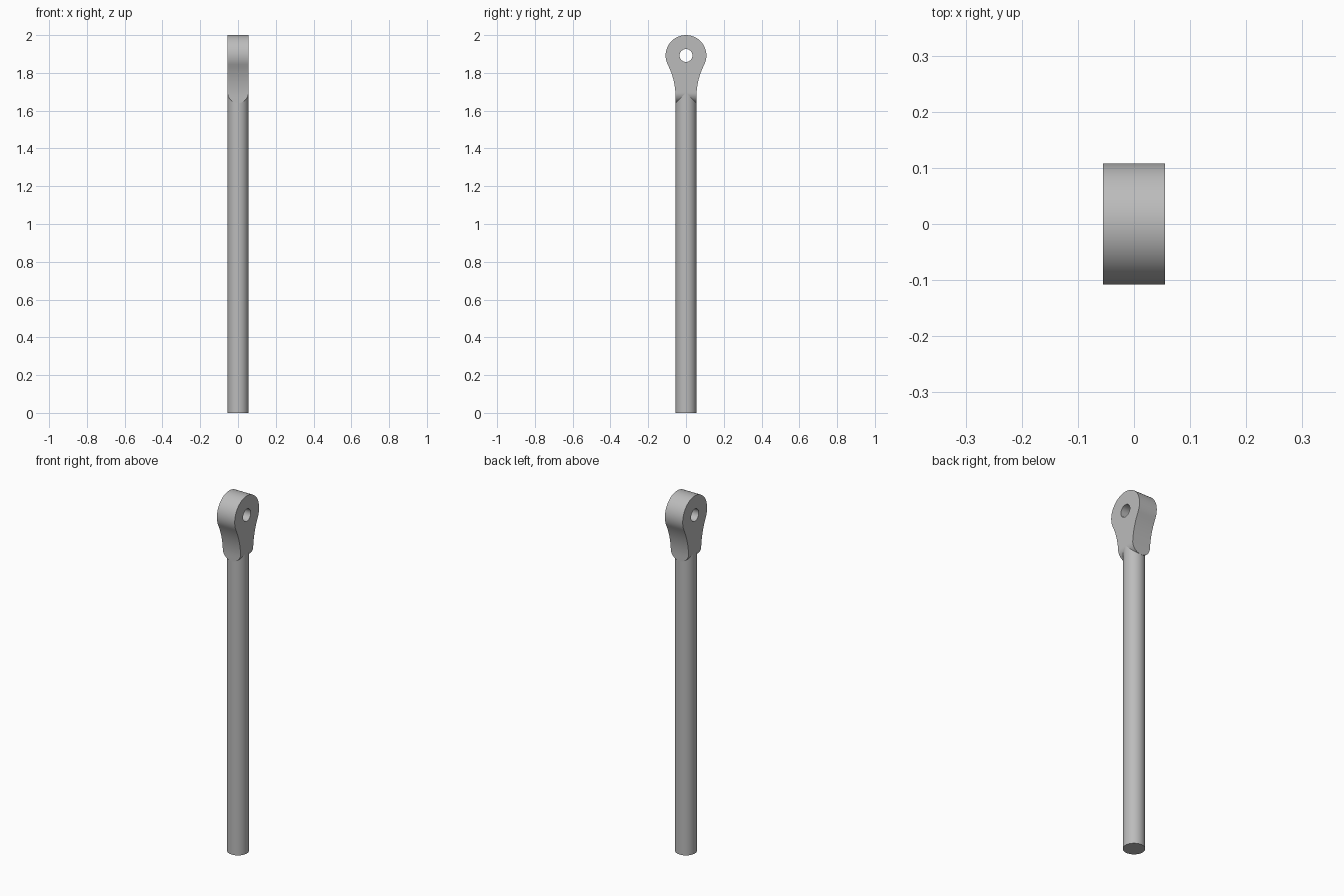
import bpy, bmesh
from math import pi, sin, cos, sqrt, atan2

if "Cube" in bpy.data.objects:
    bpy.data.objects.remove(bpy.data.objects["Cube"])

R = 0.055            # rod radius and half thickness of the head
EYE_R = 0.108        # outer radius of the eye
EYE_Z = 2 - EYE_R
HOLE_R = 0.034
NECK_Z = 1.67        # where the neck starts to flare
TIP_Z = 1.64         # lowest point of the head

steel = bpy.data.materials.new("grey steel")
steel.use_nodes = True
grey = (0.5, 0.5, 0.5, 1)
steel.diffuse_color = grey
steel.node_tree.nodes["Principled BSDF"].inputs["Base Color"].default_value = grey


def arc(cx, cz, r, a0, a1, n):
    return [(cx + r * cos(a0 + (a1 - a0) * i / n),
             cz + r * sin(a0 + (a1 - a0) * i / n)) for i in range(n + 1)]


def prism(name, outline, axis, half):
    """Extrude a closed 2D outline symmetrically along the x, y or z axis."""
    place = {"x": lambda u, v, w: (w, u, v),
             "y": lambda u, v, w: (u, w, v),
             "z": lambda u, v, w: (u, v, w)}[axis]
    bm = bmesh.new()
    ends = [[bm.verts.new(place(u, v, w)) for u, v in outline] for w in (-half, half)]
    for ring in ends:
        bm.faces.new(ring)
    n = len(outline)
    for i in range(n):
        j = (i + 1) % n
        bm.faces.new((ends[0][i], ends[0][j], ends[1][j], ends[1][i]))
    bmesh.ops.recalc_face_normals(bm, faces=bm.faces)
    mesh = bpy.data.meshes.new(name)
    bm.to_mesh(mesh)
    bm.free()
    mesh.materials.append(steel)
    obj = bpy.data.objects.new(name, mesh)
    bpy.context.collection.objects.link(obj)
    return obj


def activate(obj):
    bpy.ops.object.select_all(action="DESELECT")
    obj.select_set(True)
    bpy.context.view_layer.objects.active = obj


def cut(obj, tool, operation):
    activate(obj)
    mod = obj.modifiers.new("cut", "BOOLEAN")
    mod.object, mod.operation, mod.solver = tool, operation, "EXACT"
    bpy.ops.object.modifier_apply(modifier=mod.name)
    bpy.data.objects.remove(tool)


# Eye head: round top blending through concave fillets into a straight neck
drop = EYE_Z - NECK_Z
fillet = (drop ** 2 + R ** 2 - EYE_R ** 2) / (2 * (EYE_R - R))
angle = atan2(drop, R + fillet)
flare = arc(R + fillet, NECK_Z, fillet, pi, pi - angle, 16)
top = arc(0, EYE_Z, EYE_R, -angle, pi + angle, 48)
right = [(R, TIP_Z - 0.05)] + flare[:-1]
left = [(-y, z) for y, z in reversed(right)]
head = prism("eye_head", right + top + left, "x", R)

# Round the lower end of the head and bore the pin hole
rounded = arc(0, TIP_Z + R, R, pi, 2 * pi, 32) + [(R, 2.1), (-R, 2.1)]
rounded = [(x * 1.0001, z) for x, z in rounded]
cut(head, prism("end_cutter", rounded, "y", 0.3), "INTERSECT")
cut(head, prism("hole_cutter", arc(0, EYE_Z, HOLE_R, 0, 2 * pi, 40)[:-1], "x", 0.3),
    "DIFFERENCE")

# Round rod running up into the head
rod_top = TIP_Z + R
rod = prism("rod", arc(0, 0, R, 0, 2 * pi, 48)[:-1], "z", rod_top / 2)
for v in rod.data.vertices:
    v.co.z += rod_top / 2

for obj in (head, rod):
    activate(obj)
    bpy.ops.object.shade_smooth_by_angle(angle=pi / 6)
